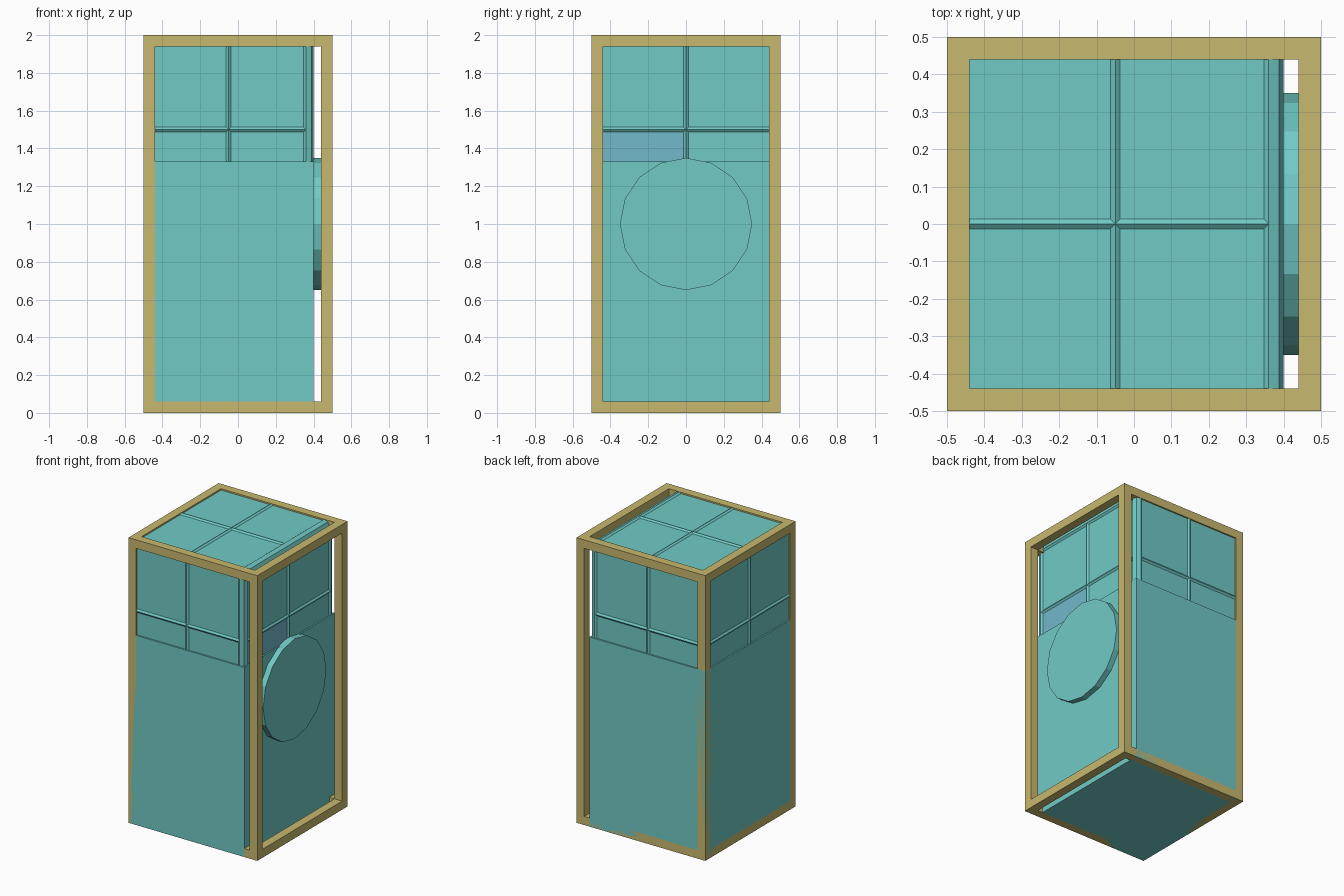
import bpy, bmesh, math
from mathutils import Matrix, Vector
from itertools import product

if "Cube" in bpy.data.objects:
    bpy.data.objects.remove(bpy.data.objects["Cube"])


def material(name, rgb):
    m = bpy.data.materials.new(name)
    m.diffuse_color = (*rgb, 1.0)
    m.use_nodes = True
    m.node_tree.nodes["Principled BSDF"].inputs["Base Color"].default_value = m.diffuse_color
    return m


GOLD = material("gold", (0.578, 0.479, 0.156))
TEAL = material("teal", (0.162, 0.591, 0.558))
BLUE = material("soft blue", (0.168, 0.479, 0.597))


def finish(bm, name, *mats):
    bmesh.ops.recalc_face_normals(bm, faces=bm.faces)
    me = bpy.data.meshes.new(name)
    bm.to_mesh(me)
    bm.free()
    for m in mats:
        me.materials.append(m)
    ob = bpy.data.objects.new(name, me)
    bpy.context.collection.objects.link(ob)
    return ob


def box(lo, hi):
    bm = bmesh.new()
    lo, hi = Vector(lo), Vector(hi)
    size, mid = hi - lo, (lo + hi) / 2
    bmesh.ops.create_cube(bm, size=1, matrix=Matrix.Translation(mid) @ Matrix.Diagonal((*size, 1)))
    return bm


# Open frame: edge cells of a 3x3x3 division, outer faces only
cuts = [(-0.5, -0.44, 0.44, 0.5), (-0.5, -0.44, 0.44, 0.5), (0.0, 0.06, 1.94, 2.0)]


def filled(c):
    return all(0 <= i <= 2 for i in c) and sum(i != 1 for i in c) >= 2


bm = bmesh.new()
grid = {p: bm.verts.new([cuts[a][p[a]] for a in range(3)]) for p in product(range(4), repeat=3)}
for cell in filter(filled, product(range(3), repeat=3)):
    for axis, side in product(range(3), (0, 1)):
        near = list(cell)
        near[axis] += 2 * side - 1
        if filled(near):
            continue
        u, v = (axis + 1) % 3, (axis + 2) % 3
        loop = []
        for du, dv in ((0, 0), (1, 0), (1, 1), (0, 1)):
            p = list(cell)
            p[axis] += side
            p[u] += du
            p[v] += dv
            loop.append(grid[tuple(p)])
        bm.faces.new(loop)
bmesh.ops.delete(bm, geom=[v for v in bm.verts if not v.link_faces], context='VERTS')
finish(bm, "outer_frame", GOLD)

# Plain lower body
finish(box((-0.5, -0.5, 0.0), (0.4, 0.5, 1.33)), "lower_body", TEAL)

# Upper block: rounded edges, each side split in four sunken panes
bm = box((-0.5, -0.5, 1.0), (0.4, 0.5, 2.0))
bmesh.ops.bevel(bm, geom=bm.edges[:], offset=0.04, segments=2, profile=0.5, affect='EDGES')
for co, no in (((-0.05, 0, 0), (1, 0, 0)), ((0, 0, 0), (0, 1, 0)), ((0, 0, 1.5), (0, 0, 1))):
    bmesh.ops.bisect_plane(bm, geom=bm.verts[:] + bm.edges[:] + bm.faces[:],
                           plane_co=co, plane_no=no, dist=1e-5)
bmesh.ops.recalc_face_normals(bm, faces=bm.faces)
panes = [f for f in bm.faces if f.calc_area() > 0.1]
bmesh.ops.inset_individual(bm, faces=panes, thickness=0.018, depth=-0.01)
# One pane low on the right side is blue
for f in bm.faces:
    c = f.calc_center_median()
    if f.normal.x > 0.99 and f.calc_area() > 0.1 and c.y < 0 and c.z < 1.5:
        f.material_index = 1
finish(bm, "upper_block", TEAL, BLUE)

# Round disc on the right side
bm = bmesh.new()
bmesh.ops.create_cone(bm, cap_ends=True, segments=16, radius1=0.35, radius2=0.35, depth=0.08,
                      matrix=Matrix.Translation((0.4, 0, 1.0)) @ Matrix.Rotation(math.pi / 2, 4, 'Y'))
finish(bm, "side_disc", TEAL)
